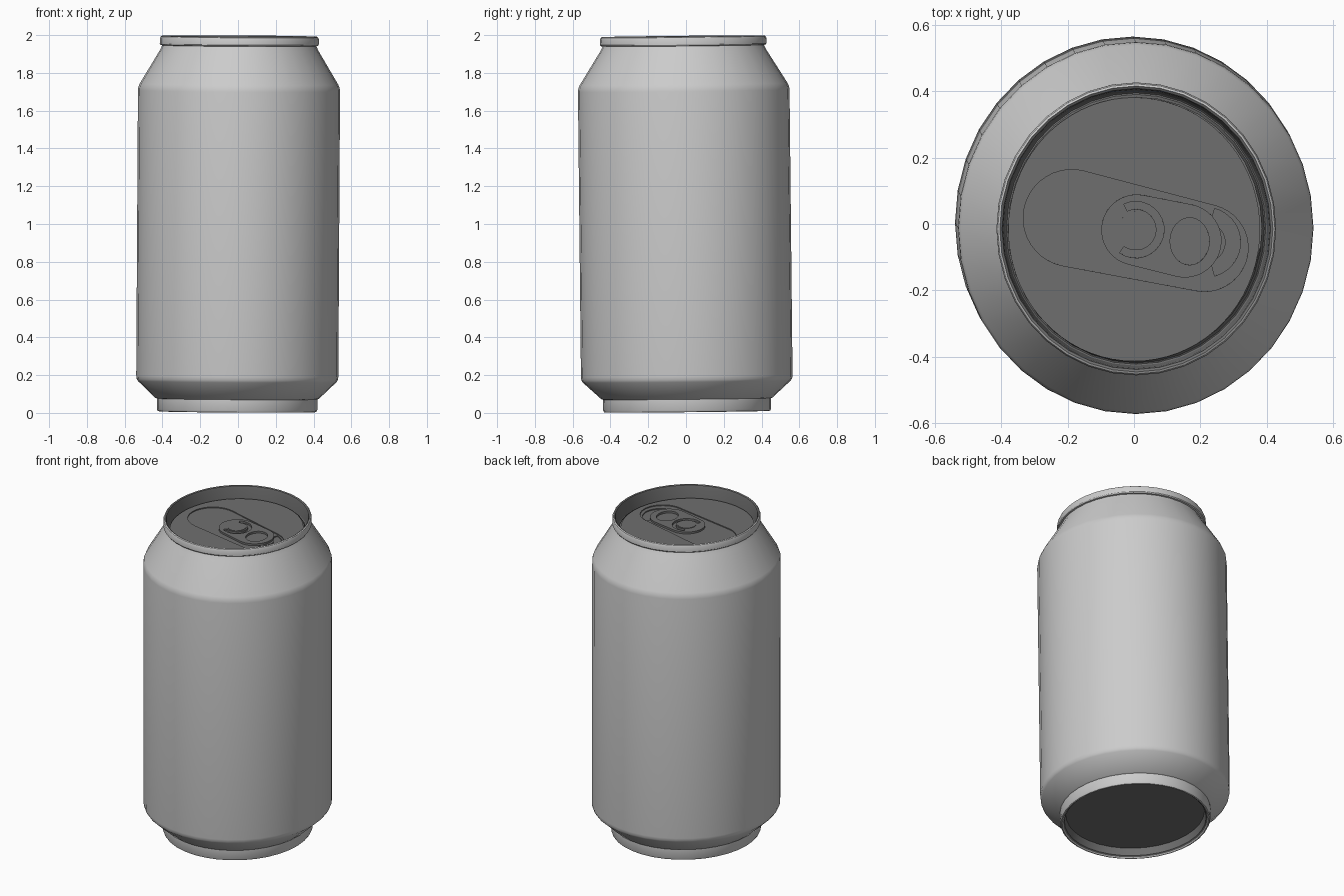
import bpy, bmesh, math
from mathutils import Matrix, Vector

cube = bpy.data.objects.get("Cube")
if cube:
    bpy.data.objects.remove(cube, do_unlink=True)


def material(name, value):
    m = bpy.data.materials.new(name)
    m.use_nodes = True
    colour = (value, value, value, 1)
    m.diffuse_color = colour
    m.node_tree.nodes["Principled BSDF"].inputs["Base Color"].default_value = colour
    return m


light_grey = material("light grey metal", 0.6)
dark_grey = material("dark grey metal", 0.16)

# The can leans very slightly and is a little deeper than wide
LEAN = (Matrix.Translation((-0.005, 0.006, 0))
        @ Matrix.Rotation(0.0105, 4, 'X') @ Matrix.Rotation(0.006, 4, 'Y'))
OVAL = Matrix.Diagonal((1, 1.047, 1, 1))
LID_Z = 1.92
SIDES = 36


def finish(name, bm, mat):
    bmesh.ops.recalc_face_normals(bm, faces=bm.faces)
    mesh = bpy.data.meshes.new(name)
    bm.to_mesh(mesh)
    bm.free()
    mesh.materials.append(mat)
    ob = bpy.data.objects.new(name, mesh)
    bpy.context.collection.objects.link(ob)
    return ob


def smooth(ob, angle=30):
    bpy.ops.object.select_all(action='DESELECT')
    ob.select_set(True)
    bpy.context.view_layer.objects.active = ob
    bpy.ops.object.shade_smooth_by_angle(angle=math.radians(angle))


def lathe(name, profile, mat, cap=False):
    """Spin a (radius, height) profile around z; cap fills the last ring."""
    bm = bmesh.new()
    rings = [[bm.verts.new((r * math.cos(a), r * math.sin(a), z))
              for a in (math.tau * i / SIDES for i in range(SIDES))]
             for r, z in profile]
    for low, high in zip(rings, rings[1:]):
        for i in range(SIDES):
            j = (i + 1) % SIDES
            bm.faces.new((low[i], low[j], high[j], high[i]))
    if cap:
        bm.faces.new(rings[-1])
    bm.transform(LEAN @ OVAL)
    ob = finish(name, bm, mat)
    smooth(ob)
    return ob


def capsule(a, ra, b, rb, steps=20):
    """Outline around two circles joined by straight sides."""
    a, b = Vector(a), Vector(b)
    d = b - a
    heading = math.atan2(d.y, d.x)
    spread = math.acos((ra - rb) / d.length)
    pts = []
    for c, r, start, end in ((b, rb, -spread, spread),
                             (a, ra, spread, math.tau - spread)):
        for i in range(steps + 1):
            t = heading + start + (end - start) * i / steps
            pts.append((c.x + r * math.cos(t), c.y + r * math.sin(t)))
    return pts


def ellipse(c, rx, ry, steps=32):
    return [(c[0] + rx * math.cos(math.tau * i / steps),
             c[1] + ry * math.sin(math.tau * i / steps)) for i in range(steps)]


def crescent(c, outer, inner, start, end, steps=18):
    """Arc-shaped band with blunt ends, angles in degrees."""
    angles = [math.radians(start + (end - start) * i / steps) for i in range(steps + 1)]
    arc = lambda r, seq: [(c[0] + r * math.cos(t), c[1] + r * math.sin(t)) for t in seq]
    return arc(outer, angles) + arc(inner, reversed(angles))


def slab(name, outline, z0, z1, mat):
    """Extrude an outline between two heights."""
    bm = bmesh.new()
    face = bm.faces.new([bm.verts.new((x, y, z0)) for x, y in outline])
    grown = bmesh.ops.extrude_face_region(bm, geom=[face])
    for v in grown["geom"]:
        if isinstance(v, bmesh.types.BMVert):
            v.co.z = z1
    # cancel the sideways shift of the lean so outlines stay where drawn
    bm.transform(LEAN @ Matrix.Translation((-0.006, 0.014, 0)))
    return finish(name, bm, mat)


def cut(ob, cutter):
    mod = ob.modifiers.new("cut", 'BOOLEAN')
    mod.operation = 'DIFFERENCE'
    mod.solver = 'EXACT'
    mod.object = cutter
    bpy.ops.object.select_all(action='DESELECT')
    ob.select_set(True)
    bpy.context.view_layer.objects.active = ob
    bpy.ops.object.modifier_apply(modifier=mod.name)
    bpy.data.objects.remove(cutter, do_unlink=True)


# Outer skin: base ring, lower cone, wall, shoulder and rolled rim
lathe("can_body", [
    (0.408, 0.012), (0.413, 0.006), (0.420, 0.008), (0.425, 0.018), (0.425, 0.074),
    (0.433, 0.077), (0.526, 0.166), (0.533, 0.178), (0.535, 0.195),
    (0.535, 1.705), (0.533, 1.722), (0.526, 1.74), (0.419, 1.920), (0.408, 1.944),
    (0.417, 1.946), (0.421, 1.952), (0.421, 1.980), (0.417, 1.990), (0.411, 1.994)],
    light_grey)

# Inside of the rim, down to the groove and up to the lid edge
lathe("inner_rim", [(0.411, 1.994), (0.404, 1.990), (0.401, 1.975), (0.394, 1.905),
                    (0.390, 1.900), (0.386, 1.902), (0.378, LID_Z)], dark_grey)

# Hollow underside
lathe("base_recess", [(0.408, 0.012), (0.400, 0.018), (0.391, 0.062)], dark_grey, cap=True)

# Lid with the shallow pressed panel
lid = slab("lid", ellipse((0, -0.016), 0.379, 0.397, 72), LID_Z - 0.02, LID_Z, dark_grey)
cut(lid, slab("panel_cutter", capsule((-0.188, 0.018), 0.146, (0.212, -0.072), 0.131),
              LID_Z - 0.006, LID_Z + 0.03, dark_grey))
# Finger dent behind the tab
cut(lid, slab("dent_cutter", crescent((0.215, -0.055), 0.105, 0.06, -75, 75),
              LID_Z - 0.012, LID_Z + 0.03, dark_grey))

# Pull tab with finger hole and curved slot around the rivet
tab = slab("pull_tab", capsule((0.008, -0.018), 0.107, (0.152, -0.05), 0.111),
           LID_Z - 0.004, LID_Z + 0.008, dark_grey)
cut(tab, slab("hole_cutter", ellipse((0.167, -0.052), 0.059, 0.071),
              LID_Z - 0.03, LID_Z + 0.05, dark_grey))
cut(tab, slab("slot_cutter", crescent((0.005, -0.017), 0.085, 0.062, -125, 115),
              LID_Z - 0.03, LID_Z + 0.05, dark_grey))
rivet = slab("rivet", ellipse((0.005, -0.017), 0.052, 0.056), LID_Z, LID_Z + 0.011, dark_grey)

for part in (lid, tab, rivet):
    smooth(part)
